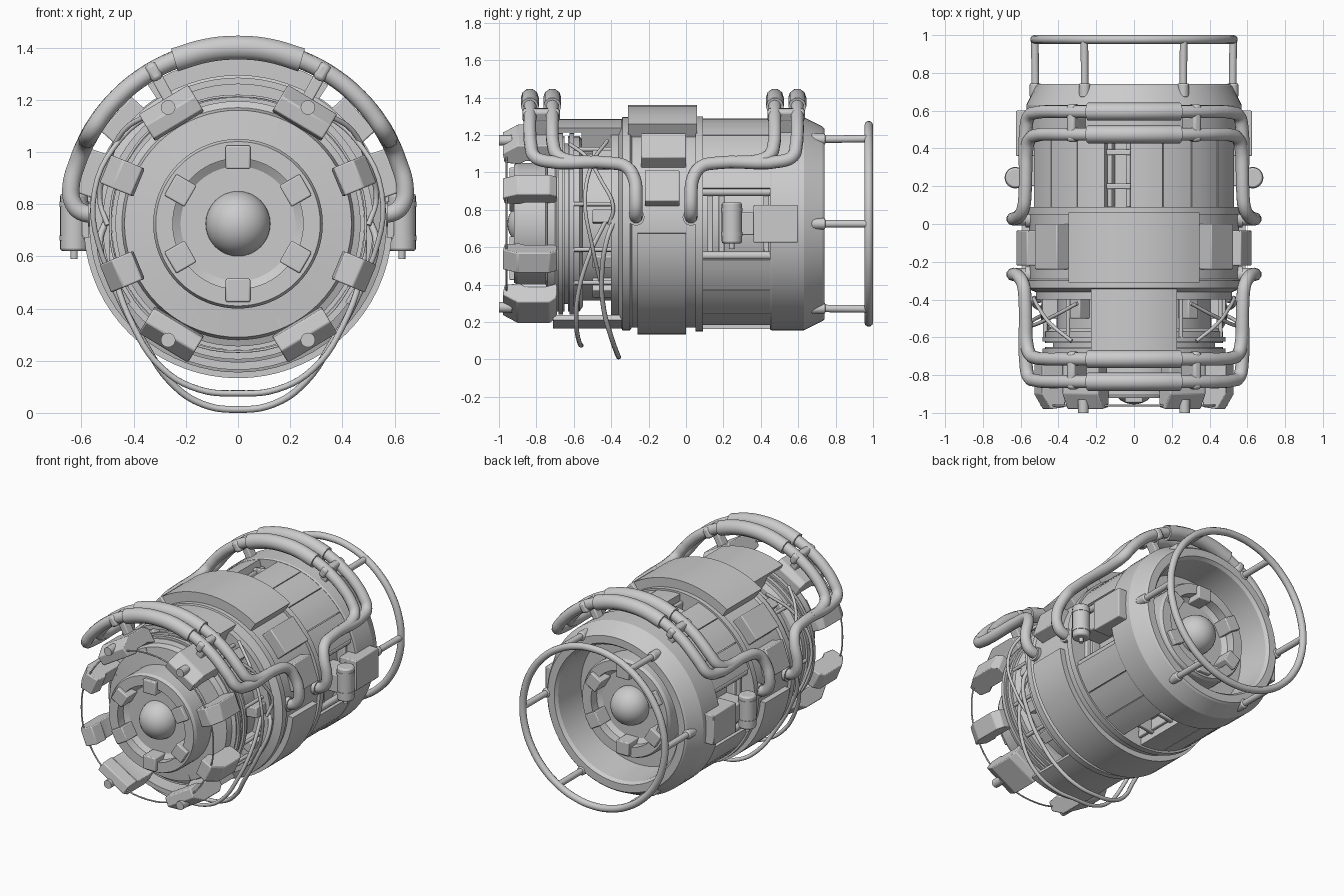
import bpy, bmesh, math
from mathutils import Vector

if "Cube" in bpy.data.objects:
    bpy.data.objects.remove(bpy.data.objects["Cube"])

CZ = 0.725          # height of the main axis (runs along y)


def pol(r, a, y):
    a = math.radians(a)
    return Vector((r * math.cos(a), y, CZ + r * math.sin(a)))


def smooth(ob, deg):
    bpy.ops.object.select_all(action='DESELECT')
    ob.select_set(True)
    bpy.context.view_layer.objects.active = ob
    if ob.type == 'CURVE':
        bpy.ops.object.convert(target='MESH')
    bpy.ops.object.shade_smooth_by_angle(angle=math.radians(deg))


def finish(name, bm, bevel=0.0, deg=24):
    bmesh.ops.remove_doubles(bm, verts=bm.verts, dist=1e-5)
    bmesh.ops.recalc_face_normals(bm, faces=bm.faces)
    me = bpy.data.meshes.new(name)
    bm.to_mesh(me)
    bm.free()
    ob = bpy.data.objects.new(name, me)
    bpy.context.collection.objects.link(ob)
    smooth(ob, deg)
    if bevel:
        m = ob.modifiers.new("bevel", 'BEVEL')
        m.width, m.segments = bevel, 2


def lathe(name, prof, a0=0, a1=360, closed=False):
    """Revolve an (r, y) profile; partial sweeps of closed profiles get end caps."""
    bm = bmesh.new()
    full = a1 - a0 >= 360
    n = max(3, round((a1 - a0) / 5))
    rows = [[bm.verts.new(pol(r, a0 + (a1 - a0) * i / n, y)) for r, y in prof]
            for i in range(n if full else n + 1)]
    k = len(prof)
    for i in range(n):
        p, q = rows[i], rows[(i + 1) % len(rows)]
        for j in range(k if closed else k - 1):
            bm.faces.new((p[j], p[(j + 1) % k], q[(j + 1) % k], q[j]))
    if closed and not full:
        bm.faces.new(rows[0])
        bm.faces.new(rows[-1])
    finish(name, bm, deg=18)


def plate(name, r0, r1, y0, y1, a0=0, a1=360):
    lathe(name, [(r0, y0), (r1, y0), (r1, y1), (r0, y1)], a0, a1, True)


def prism(name, prof, w, a, bevel=0.006):
    """Extrude an (r, y) outline sideways by +-w, placed at angle a."""
    bm = bmesh.new()
    t = math.radians(a)
    side = Vector((-math.sin(t), 0, math.cos(t))) * w
    A = [bm.verts.new(pol(r, a, y) + side) for r, y in prof]
    B = [bm.verts.new(pol(r, a, y) - side) for r, y in prof]
    bm.faces.new(A)
    bm.faces.new(B)
    for i in range(len(A)):
        j = (i + 1) % len(A)
        bm.faces.new((A[i], A[j], B[j], B[i]))
    finish(name, bm, bevel)


def block(name, r0, r1, y0, y1, w, a, bevel=0.006):
    prism(name, [(r0, y0), (r1, y0), (r1, y1), (r0, y1)], w, a, bevel)


def rod(name, p, q, r, n=16, bevel=0.0):
    p, q = Vector(p), Vector(q)
    bm = bmesh.new()
    bmesh.ops.create_cone(bm, cap_ends=True, segments=n, radius1=r, radius2=r, depth=(q - p).length)
    bm.transform((q - p).to_track_quat('Z', 'Y').to_matrix().to_4x4())
    bmesh.ops.translate(bm, verts=bm.verts, vec=(p + q) / 2)
    finish(name, bm, bevel, 40)


def ball(name, c, r):
    bm = bmesh.new()
    bmesh.ops.create_uvsphere(bm, u_segments=32, v_segments=16, radius=r)
    bmesh.ops.translate(bm, verts=bm.verts, vec=c)
    finish(name, bm)


def tube(name, pts, r, cyclic=False):
    cu = bpy.data.curves.new(name, 'CURVE')
    cu.dimensions, cu.bevel_depth, cu.bevel_resolution = '3D', r, 3
    cu.resolution_u, cu.use_fill_caps = 5, True
    sp = cu.splines.new('BEZIER')
    sp.bezier_points.add(len(pts) - 1)
    for b, p in zip(sp.bezier_points, pts):
        b.co = p
        b.handle_left_type = b.handle_right_type = 'AUTO'
    sp.use_cyclic_u = cyclic
    ob = bpy.data.objects.new(name, cu)
    bpy.context.collection.objects.link(ob)
    smooth(ob, 45)


def mirrored(pts):
    """Path given from the centre line outward, joined to its x mirror."""
    return [Vector((-x, y, z)) for x, y, z in reversed(pts)] + [Vector(p) for p in pts[1:]]


# front nose with ring stack and neck
lathe("front_core", [(0, -.84), (.22, -.84), (.25, -.86), (.25, -.92), (.315, -.92), (.325, -.9), (.325, -.75),
                     (.435, -.74), (.445, -.7), (.47, -.69), (.47, -.65), (.43, -.65), (.43, -.63), (.47, -.63),
                     (.47, -.57), (.44, -.55), (.41, -.55), (.41, -.39)])
for y in (-.61, -.67):
    plate("stack_ring", .45, .485, y - .012, y + .012)

# central band with flanges
lathe("centre_band", [(.41, -.4), (.52, -.4), (.52, -.36), (.57, -.34), (.57, -.3), (.555, -.29), (.555, .05),
                      (.575, .05), (.575, .09), (.45, .09), (.45, .46)])

# rear housing with deep recess
lathe("rear_housing", [(.45, .45), (.565, .45), (.57, .46), (.57, .63), (.52, .73), (.51, .74), (.46, .74),
                       (.445, .72), (.43, .5), (.325, .5), (.325, .63), (.315, .65), (.25, .65), (.25, .59),
                       (.22, .57), (0, .57)])

# hub balls and hub blocks at both ends
ball("front_hub_ball", (0, -.83, CZ), .125)
ball("rear_hub_ball", (0, .585, CZ), .125)
for k in range(6):
    a = 30 + 60 * k
    block("front_hub_block", .21, .3, -.945, -.82, .047, a)
    block("rear_hub_block", .21, .3, .55, .675, .047, a)
for k in range(8):
    block("disc_seam_rib", .33, .435, -.744, -.735, .002, 22.5 + 45 * k, 0)

# panels of the open middle section, with gaps at sides, top and bottom
for a0, a1 in ((20, 38), (38.5, 57), (57.5, 74), (74.5, 92), (106, 122), (122.5, 141), (141.5, 160)):
    for flip in (0, 180):
        plate("body_panel", .5, .563, .085, .455, a0 + flip, a1 + flip)
for a in (93.5, 104.5, 273.5, 284.5):
    block("gap_rail", .44, .52, .09, .45, .012, a)
for y in (.2, .38):
    for a in (99, 279):
        block("gap_rung", .44, .53, y - .015, y + .015, .065, a)

# raised armour on the central band
plate("top_cover", .53, .635, -.31, .06, 57, 123)
plate("lower_cover", .54, .592, -.26, 0, 185, 355)
for a in (42, 138):
    block("shoulder_block", .5, .63, -.24, 0, .088, a)
for a in (19, 161):
    block("side_block", .5, .63, -.22, -.035, .088, a)

# front spine plates above and below the neck
plate("top_spine", .4, .56, -.56, -.33, 66, 114)
plate("top_spine_front", .535, .56, -.7, -.55, 66, 114)
plate("bottom_spine", .53, .56, -.71, -.33, 247, 293)


# front clamps with bolts and their thin linking wire
def clamp(w, a, r0, r1):
    prism("front_clamp", [(r0 + .01, -.97), (r1 - .05, -.98), (r1, -.9), (r1, -.73), (r1 - .03, -.69),
                          (r0, -.69), (r0 + .02, -.75), (r0 + .02, -.86), (r0, -.89)], w, a)


for a in (59, 121, 239, 301):
    clamp(.11, a, .435, .555)
    rod("clamp_bolt", pol(.52, a, -1), pol(.52, a, -.93), .028)
for a in (22.5, 157.5, 202.5, 337.5):
    clamp(.058, a, .41, .55)
tube("clamp_wire", [pol(.49, 30 * k, -.96) for k in range(12)], .005, True)

# fittings around the neck
for a in (50, 130, 230, 310, 5, 175, 335, 205):
    block("neck_fitting", .4, .49, -.5, -.38, .035, a)
    rod("neck_rod", pol(.47, a + 8, -.6), pol(.47, a + 8, -.36), .012, 10)


# handrail pipes: one pair at the front, mirrored in y for the rear
def on_arc(z, y):
    return (math.sqrt(.65 ** 2 - (z - .75) ** 2), y, z)


def top_arc(y, angles):
    return [(.65 * math.cos(math.radians(t)), y, .75 + .65 * math.sin(math.radians(t))) for t in angles]


for end in (1, -1):
    Y = lambda y: -.12 + end * (y + .12)
    for y in (-.835, -.715):
        if y < -.8:
            low = [(1.15, -.83), (1.085, -.81), (1.06, -.75), (1.05, -.4), (1.03, -.32), (.97, -.278), (.86, -.267)]
            tail = [(.63, Y(-.267), .8), (.6, Y(-.267), .77), (.53, Y(-.267), .76)]
        else:
            low = [(1.15, -.71), (1.095, -.69), (1.065, -.63), (1.055, -.5)]
            tail = []
        path = top_arc(Y(y), (90, 78, 66, 54, 45)) + [on_arc(z, Y(v)) for z, v in low] + tail
        tube("handrail_pipe", mirrored(path), .035)
        tube("handrail_sleeve", top_arc(Y(y), (68, 79, 90, 101, 112)), .048)
    for sx in (1, -1):
        rod("pipe_socket", (sx * .53, Y(-.267), .76), (sx * .575, Y(-.267), .76), .045)
        a = 61 if sx > 0 else 119
        ys = sorted((Y(-.875), Y(-.675)))
        block("pipe_clip", .63, .7, ys[0], ys[1], .024, a, .015)
        block("clip_post", .52, .65, Y(-.775) - .03, Y(-.775) + .03, .022, a)

# rear guard ring on six stand-offs
tube("guard_ring", [pol(.527, 15 * k, .977) for k in range(24)], .023, True)
for k in range(6):
    a = 60 * k
    rod("guard_spoke", pol(.522, a, .68), pol(.525, a, .977), .02)
    rod("spoke_base", pol(.522, a, .67), pol(.522, a, .745), .03, 16, .008)

# side canister, equipment box and rails in each side opening
for s in (1, -1):
    rod("canister", (s * .628, .245, .62), (s * .628, .245, .84), .054, 24, .01)
    for z in (.67, .8):
        rod("canister_band", (s * .628, .245, z - .01), (s * .628, .245, z + .01), .057, 24)
    rod("canister_nozzle", (s * .628, .245, .59), (s * .628, .245, .63), .014, 10)
    a = 0 if s > 0 else 180
    block("equipment_box", .5, .625, .36, .6, .1, a)
    block("canister_mount", .44, .6, .2, .38, .06, a)
    for y in (.13, .19, .43):
        block("opening_rail", .44, .5, y - .015, y + .015, .17, a)
    for d in (.17, -.17):
        rod("opening_bar", (s * .5, .09, CZ + d), (s * .5, .45, CZ + d), .022, 10)

# loose cables: two hanging loops and short runs on each side
tube("hanging_cable_a", mirrored([(0, -.56, .075), (.15, -.57, .09), (.29, -.585, .17), (.4, -.58, .33),
                                  (.475, -.52, .55), (.48, -.43, .74)]), .012)
tube("hanging_cable_b", mirrored([(0, -.36, .013), (.14, -.37, .035), (.26, -.4, .12), (.36, -.44, .27),
                                  (.46, -.45, .45), (.53, -.42, .65), (.5, -.38, .75)]), .013)
for s in (1, -1):
    tube("side_cable_a", [(s * x, y, z) for x, y, z in ((.33, -.62, 1.15), (.44, -.53, 1.08), (.5, -.45, .95),
                                                       (.53, -.39, .82), (.5, -.41, .72))], .01)
    tube("side_cable_b", [(s * x, y, z) for x, y, z in ((.3, -.42, 1.17), (.45, -.5, 1.05), (.55, -.54, .85),
                                                       (.52, -.5, .6), (.42, -.46, .42))], .01)
